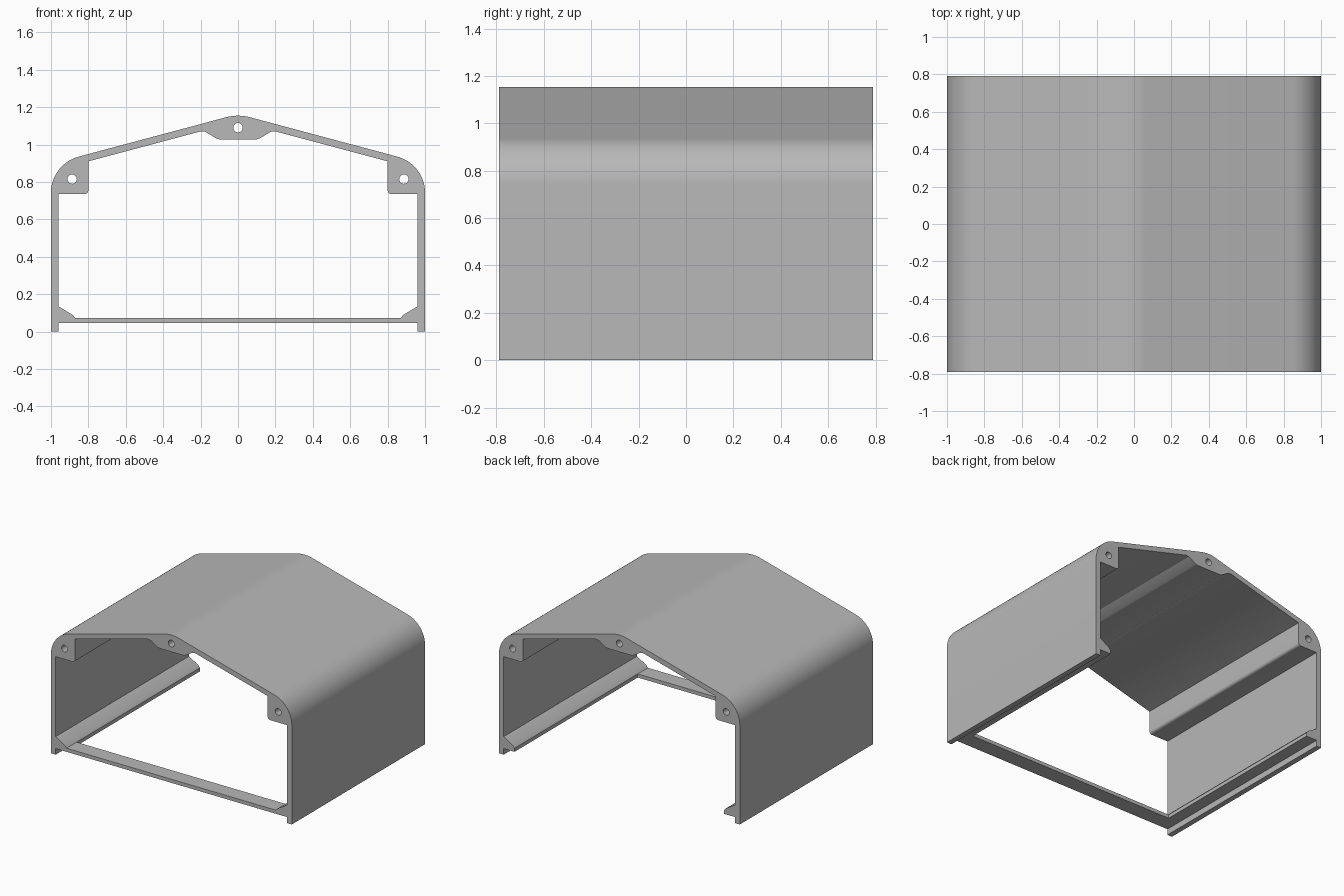
import bpy, bmesh, math
from mathutils import Vector

cube = bpy.data.objects.get("Cube")
if cube:
    bpy.data.objects.remove(cube, do_unlink=True)

HALF_DEPTH = 0.79

grey = bpy.data.materials.new("light grey")
grey.use_nodes = True
colour = (0.48, 0.48, 0.48, 1)
grey.diffuse_color = colour
grey.node_tree.nodes["Principled BSDF"].inputs["Base Color"].default_value = colour


def arc(cx, cz, r, start, end, steps):
    """Points on an arc, angles in degrees."""
    angles = [math.radians(start + (end - start) * i / steps) for i in range(steps + 1)]
    return [(cx + r * math.cos(a), cz + r * math.sin(a)) for a in angles]


def extrude_profile(name, loops, y0, y1):
    """Fill closed x-z loops (outline first, then holes) and extrude along y."""
    bm = bmesh.new()
    for loop in loops:
        verts = [bm.verts.new((x, y0, z)) for x, z in loop]
        for i, v in enumerate(verts):
            bm.edges.new((verts[i - 1], v))
    bmesh.ops.triangle_fill(bm, use_beauty=True, use_dissolve=False, edges=bm.edges[:])
    caps = bmesh.ops.extrude_face_region(bm, geom=bm.faces[:], use_keep_orig=True)["geom"]
    moved = [g for g in caps if isinstance(g, bmesh.types.BMVert)]
    bmesh.ops.translate(bm, verts=moved, vec=Vector((0, y1 - y0, 0)))
    bmesh.ops.recalc_face_normals(bm, faces=bm.faces[:])
    mesh = bpy.data.meshes.new(name)
    bm.to_mesh(mesh)
    bm.free()
    mesh.materials.append(grey)
    obj = bpy.data.objects.new(name, mesh)
    bpy.context.collection.objects.link(obj)
    bpy.ops.object.select_all(action="DESELECT")
    obj.select_set(True)
    bpy.context.view_layer.objects.active = obj
    bpy.ops.object.shade_smooth_by_angle(angle=math.radians(25))
    return obj


# Half outline: rounded ridge and shoulder, then foot, ledge, corner boss, ridge boss
half = arc(0, 0.904, 0.25, 90, 75, 6)
half += arc(0.8, 0.742, 0.2, 75, 0, 20)
half += [(1, 0), (0.96, 0), (0.96, 0.045), (0.87, 0.045)]
half += [(0.87, 0.072), (0.885, 0.09), (0.96, 0.135), (0.96, 0.735)]
half += arc(0.82, 0.755, 0.02, 270, 180, 6)
half += [(0.8, 0.91), (0.2, 1.07), (0.175, 1.068), (0.115, 1.032), (0.1, 1.028)]
outline = half + [(-x, z) for x, z in reversed(half[1:])]

# Screw holes running through the three bosses
holes = [arc(x, z, 0.025, 0, 345, 23) for x, z in ((-0.887, 0.815), (0, 1.09), (0.887, 0.815))]

extrude_profile("housing_shell", [outline] + holes, -HALF_DEPTH, HALF_DEPTH)

# Flat tie bar joining the ledges at the front
bar = [(-0.87, 0.045), (0.87, 0.045), (0.87, 0.072), (-0.87, 0.072)]
extrude_profile("front_tie_bar", [bar], -HALF_DEPTH, -HALF_DEPTH + 0.12)
